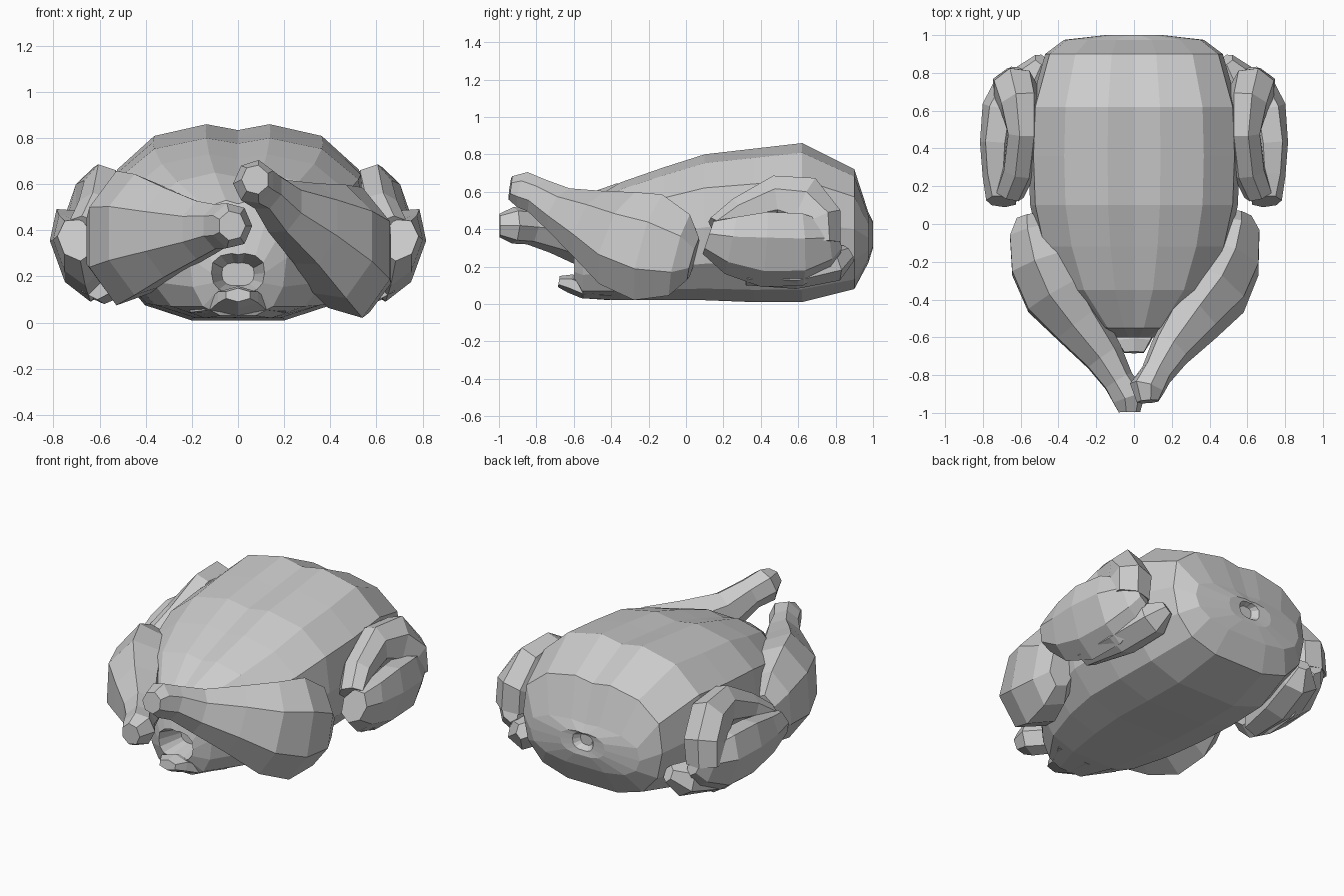
import bpy, bmesh, math
from mathutils import Vector

cube = bpy.data.objects.get("Cube")
if cube:
    bpy.data.objects.remove(cube, do_unlink=True)

grey = bpy.data.materials.new("plain_grey")
grey.use_nodes = True
grey.diffuse_color = (0.6, 0.6, 0.6, 1)
grey.node_tree.nodes["Principled BSDF"].inputs["Base Color"].default_value = (0.6, 0.6, 0.6, 1)


def loft(name, rings):
    """Skin a list of point rings, closed at both ends, with flat faces."""
    bm = bmesh.new()
    loops = [[bm.verts.new(p) for p in ring] for ring in rings]
    n = len(loops[0])
    for a, b in zip(loops, loops[1:]):
        for i in range(n):
            j = (i + 1) % n
            bm.faces.new((a[i], a[j], b[j], b[i]))
    bm.faces.new(loops[0])
    bm.faces.new(loops[-1])
    bmesh.ops.recalc_face_normals(bm, faces=bm.faces)
    mesh = bpy.data.meshes.new(name)
    bm.to_mesh(mesh)
    bm.free()
    mesh.materials.append(grey)
    obj = bpy.data.objects.new(name, mesh)
    bpy.context.collection.objects.link(obj)
    return obj


def limb(name, path, sides=7, tilt=0.0, mirror=1):
    """Faceted tube; each path entry is x, y, z, half width, half height."""
    pts = [Vector(p[:3]) for p in path]
    rings = []
    last = len(path) - 1
    for i, (c, p) in enumerate(zip(pts, path)):
        t = (pts[min(i + 1, last)] - pts[max(i - 1, 0)]).normalized()
        u = Vector((1, 0, 0))
        u = (u - t * u.dot(t)).normalized()
        v = t.cross(u)
        ring = []
        for k in range(sides):
            a = math.tau * (k + 0.5) / sides
            x, y = p[3] * math.cos(a), p[4] * math.sin(a)
            x, y = (x * math.cos(tilt) - y * math.sin(tilt),
                    x * math.sin(tilt) + y * math.cos(tilt))
            q = c + u * x + v * y
            ring.append((q.x * mirror, q.y, q.z))
        rings.append(ring)
    return loft(name, rings)


# Body: one half outline, scaled to each station along the length
half = [(0, .97), (.25, 1), (.66, .94), (.95, .77), (1, .5),
        (.93, .25), (.72, .08), (.36, 0), (0, 0)]
outline = half + [(-x, z) for x, z in reversed(half[1:-1])]
# y, top, bottom, half width; the first and last rings sink in as cavities
stations = [(.96, .42, .35, .04), (.995, .43, .33, .07), (1.0, .44, .30, .15),
            (.975, .49, .22, .37), (.90, .72, .08, .47), (.62, .86, .01, .55),
            (.36, .83, .01, .56), (.1, .80, .02, .55), (-.12, .73, .02, .50),
            (-.35, .65, .02, .40), (-.55, .53, .03, .21), (-.60, .30, .13, .115),
            (-.45, .26, .16, .07)]
loft("body", [[(x * w, y, lo + z * (hi - lo)) for x, z in outline]
              for y, hi, lo, w in stations])

# Tail flap below the front cavity
limb("tail", [(0, -.40, .07, .24, .05), (0, -.55, .08, .14, .05),
              (0, -.62, .11, .10, .05), (0, -.68, .12, .06, .03)], 6)

# Drumsticks: x, y, half width, half height, rise on the left, rise on the right
plan = [(.55, .04, .08, .12, .24, .34), (.54, -.03, .14, .23, .26, .35),
        (.50, -.19, .185, .30, .30, .365), (.43, -.35, .19, .27, .345, .38),
        (.32, -.50, .15, .20, .42, .39), (.19, -.67, .11, .13, .50, .40),
        (.12, -.79, .085, .10, .575, .415), (.07, -.87, .095, .10, .61, .42),
        (.075, -.94, .06, .065, .62, .42)]
limb("left_drumstick", [(x, y, zl, w, h) for x, y, w, h, zl, zr in plan])
limb("right_drumstick", [(x - .006 * i, y - .007 * i, zr, w, h)
                         for i, (x, y, w, h, zl, zr) in enumerate(plan)], mirror=-1)

# Folded wings: upper arm, forearm and tip on both sides
for side, m in (("left", 1), ("right", -1)):
    limb(side + "_upper_wing",
         [(.66, .16, .41, .08, .06), (.61, .28, .49, .09, .08),
          (.585, .48, .56, .09, .13), (.60, .63, .53, .115, .16),
          (.63, .72, .45, .125, .12), (.64, .72, .33, .12, .11)], 7, mirror=m)
    limb(side + "_lower_wing",
         [(.70, .12, .36, .08, .10), (.70, .24, .32, .09, .17),
          (.69, .42, .30, .11, .22), (.67, .62, .30, .12, .21),
          (.64, .75, .32, .09, .14), (.62, .81, .34, .05, .07)], 7, .35, m)
    limb(side + "_wing_tip",
         [(.49, .87, .27, .04, .05), (.53, .79, .22, .11, .10),
          (.58, .58, .17, .12, .09), (.61, .32, .17, .08, .07)], 6, mirror=m)
